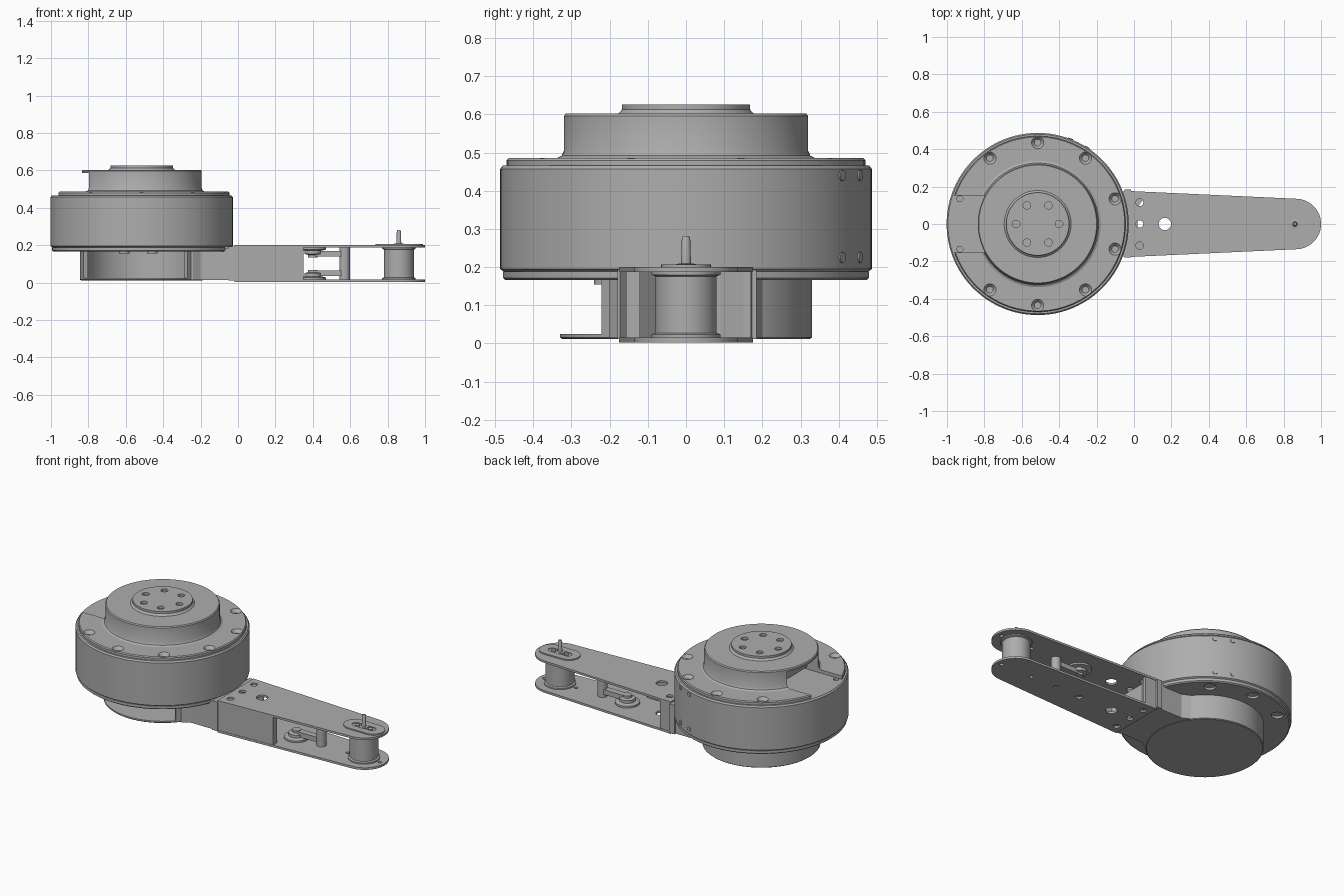
import bpy, bmesh, math
from mathutils import Matrix, Vector

cube = bpy.data.objects.get("Cube")
if cube:
    bpy.data.objects.remove(cube, do_unlink=True)

metal = bpy.data.materials.new("grey_metal")
metal.use_nodes = True
GREY = (0.42, 0.42, 0.42, 1)
metal.diffuse_color = GREY
metal.node_tree.nodes["Principled BSDF"].inputs["Base Color"].default_value = GREY
CX = -0.515  # axis of the round housing


def finish(name, bm):
    bmesh.ops.recalc_face_normals(bm, faces=bm.faces)
    mesh = bpy.data.meshes.new(name)
    bm.to_mesh(mesh)
    bm.free()
    mesh.materials.append(metal)
    ob = bpy.data.objects.new(name, mesh)
    bpy.context.collection.objects.link(ob)
    return ob


def lathe(name, profile, x=CX, y=0, n=96):
    """Solid of revolution from (radius, z) pairs, capped at both ends."""
    bm = bmesh.new()
    rings = [[bm.verts.new((x + r * math.cos(a), y + r * math.sin(a), z))
              for a in (math.tau * i / n for i in range(n))] for r, z in profile]
    for lo, hi in zip(rings, rings[1:]):
        for i in range(n):
            j = (i + 1) % n
            bm.faces.new((lo[i], lo[j], hi[j], hi[i]))
    bm.faces.new(rings[0])
    bm.faces.new(rings[-1])
    return finish(name, bm)


def disc(name, x, y, r, z0, z1, n=32):
    return lathe(name, [(r, z0), (r, z1)], x, y, n)


def prism(name, outline, z0, z1):
    bm = bmesh.new()
    face = bm.faces.new([bm.verts.new((x, y, z0)) for x, y in outline])
    top = bmesh.ops.extrude_face_region(bm, geom=[face])["geom"]
    verts = [v for v in top if isinstance(v, bmesh.types.BMVert)]
    bmesh.ops.translate(bm, verts=verts, vec=(0, 0, z1 - z0))
    return finish(name, bm)


def box(name, x0, x1, y0, y1, z0, z1):
    return prism(name, [(x0, y0), (x1, y0), (x1, y1), (x0, y1)], z0, z1)


def cut(ob, cutters):
    """Subtract each cutter, then remove it."""
    bpy.context.view_layer.objects.active = ob
    for c in cutters:
        c.hide_render = True
        mod = ob.modifiers.new("cut", "BOOLEAN")
        mod.operation, mod.solver, mod.object = "DIFFERENCE", "EXACT", c
        bpy.ops.object.modifier_apply(modifier=mod.name)
        bpy.data.objects.remove(c, do_unlink=True)


def polar(radius, degrees):
    a = math.radians(degrees)
    return CX + radius * math.cos(a), radius * math.sin(a)


def arc(x, y, r, a0, a1, n=24):
    angles = [math.radians(a0 + (a1 - a0) * i / n) for i in range(n + 1)]
    return [(x + r * math.cos(a), y + r * math.sin(a)) for a in angles]


def stadium(x0, x1, r):
    return arc(x1, 0, r, -90, 90) + arc(x0, 0, r, 90, 270)


# Main round housing
housing = lathe("housing", [(0.475, 0.187), (0.487, 0.195), (0.487, 0.457),
                            (0.48, 0.466)])
cut(housing, [disc("c", *polar(0.437, a), 0.016, 0.44, 0.5) for a in (162, 198)])

# Upper and lower covers with countersunk screw holes
bolts = [s * a for a in (18, 54, 90, 126) for s in (1, -1)]
top_cover = lathe("top_cover", [(0.47, 0.464), (0.47, 0.48), (0.465, 0.486)])
cut(top_cover, [box("c", -1.1, -0.7, -0.152, 0.152, 0.4, 0.6)]
    + [lathe("c", [(0.016, 0.45), (0.018, 0.468), (0.036, 0.49)], *polar(0.435, a), 24)
       for a in bolts])
bottom_cover = lathe("bottom_cover", [(0.473, 0.166), (0.48, 0.172), (0.48, 0.188)])
cut(bottom_cover, [box("c", -0.2, 0.1, -0.175, 0.175, 0.1, 0.3)]
    + [lathe("c", [(0.036, 0.16), (0.032, 0.178), (0.016, 0.182)], *polar(0.42, a), 24)
       for a in bolts[2:]])

# Upper drum, open at the back end beneath its lid
drum = lathe("upper_drum", [(0.338, 0.48), (0.338, 0.486), (0.326, 0.492), (0.32, 0.505),
                            (0.32, 0.596), (0.315, 0.602)])
cut(drum, [box("c", -0.9, -0.72, -0.152, 0.152, 0.4, 0.585)])
cap = lathe("output_cap", [(0.182, 0.6), (0.173, 0.606), (0.168, 0.613), (0.168, 0.626)])
cut(cap, [disc("c", *polar(0.115, a), 0.02, 0.612, 0.65) for a in range(0, 360, 60)])

# Lower shell with a wide front opening
lathe("lower_plate", [(0.325, 0.012), (0.33, 0.016), (0.33, 0.025)])
shell = lathe("lower_shell", [(0.33, 0.024), (0.33, 0.168)])
wedge = [(CX, 0)] + arc(CX, 0, 0.5, 200, 318)
cut(shell, [disc("c", CX, 0, 0.305, 0, 0.3, 96), prism("c", wedge, 0, 0.3)])
for i, a in enumerate((245, 285)):
    disc(f"inner_screw_{i}", *polar(0.22, a), 0.028, 0.155, 0.17)

# Side screws on the housing wall
for i, a in enumerate((57, 69)):
    for z in (0.225, 0.44):
        screw = disc(f"side_screw_{i}", 0, 0, 0.014, -0.004, 0.004, 20)
        rot = Matrix.Rotation(math.radians(a), 4, "Z") @ Matrix.Rotation(math.pi / 2, 4, "Y")
        screw.matrix_world = Matrix.Translation(Vector((*polar(0.487, a), z))) @ rot

# Neck and bracket joining the housing to the arm
prism("neck", [(-0.25, -0.2), (-0.24, -0.2), (-0.2, -0.175), (-0.015, -0.175), (-0.015, 0.175),
               (-0.2, 0.175), (-0.25, 0.2)], 0.014, 0.186)
box("neck_flange", -0.05, -0.015, -0.18, 0.185, 0.012, 0.192)
prism("arm_bracket", [(-0.02, -0.173), (0.35, -0.157), (0.35, -0.12), (0.06, -0.12),
                      (0.02, -0.08), (0.02, 0.09), (0.06, 0.15), (0.06, 0.17),
                      (-0.02, 0.173)], 0.014, 0.19)

# Tapered arm plates
outline = [(-0.018, 0.176)] + arc(0.865, 0, 0.135, 86, -86) + [(-0.018, -0.176)]
for name, z0, z1 in (("top_arm_plate", 0.187, 0.2), ("bottom_arm_plate", 0.003, 0.016)):
    plate = prism(name, outline, z0, z1)
    holes = [(0.03, y, 0.02) for y in (-0.115, 0, 0.115)] + [(0.165, 0, 0.033)]
    holes += [(x, 0, 0.011) for x in (0.75, 0.967)]
    if z0 < 0.1:
        holes += [(0.4, 0, 0.02), (0.57, 0, 0.015)]
    cut(plate, [disc("c", x, y, r, z0 - 0.008, z1 + 0.008, 20) for x, y, r in holes])

# Idler pulleys, links and post between the plates
for name, base, s in (("lower", 0.015, 1), ("upper", 0.188, -1)):
    steps = [(0.07, 0), (0.07, 0.012), (0.045, 0.018), (0.045, 0.035), (0.025, 0.04),
             (0.025, 0.053)]
    lathe(name + "_idler", [(r, base + s * h) for r, h in steps], 0.4, 0, 40)
    z = sorted((base + s * 0.02, base + s * 0.05))
    prism(name + "_link", stadium(0.4, 0.57, 0.02), *z)
disc("link_post", 0.57, 0, 0.028, 0.01, 0.19)

# End spool, slotted cover plate and shaft
lathe("spool", [(0.09, 0.014), (0.09, 0.024), (0.08, 0.028), (0.08, 0.176), (0.09, 0.18),
                (0.09, 0.19)], 0.86, 0, 64)
end_plate = prism("end_plate", stadium(0.8, 0.925, 0.065), 0.198, 0.207)
cut(end_plate, [prism("c", stadium(0.805, 0.915, 0.022), 0.203, 0.22)])
for i, x in enumerate((0.815, 0.905)):
    disc(f"end_screw_{i}", x, 0, 0.014, 0.2, 0.207, 20)
lathe("shaft", [(0.026, 0.2), (0.026, 0.208), (0.013, 0.21), (0.011, 0.275), (0.008, 0.281)],
      0.86, 0, 24)

# Smooth round walls while keeping crisp edges
for ob in bpy.context.scene.objects:
    ob.select_set(ob.type == "MESH")
bpy.context.view_layer.objects.active = housing
bpy.ops.object.shade_smooth_by_angle(angle=math.radians(25))
